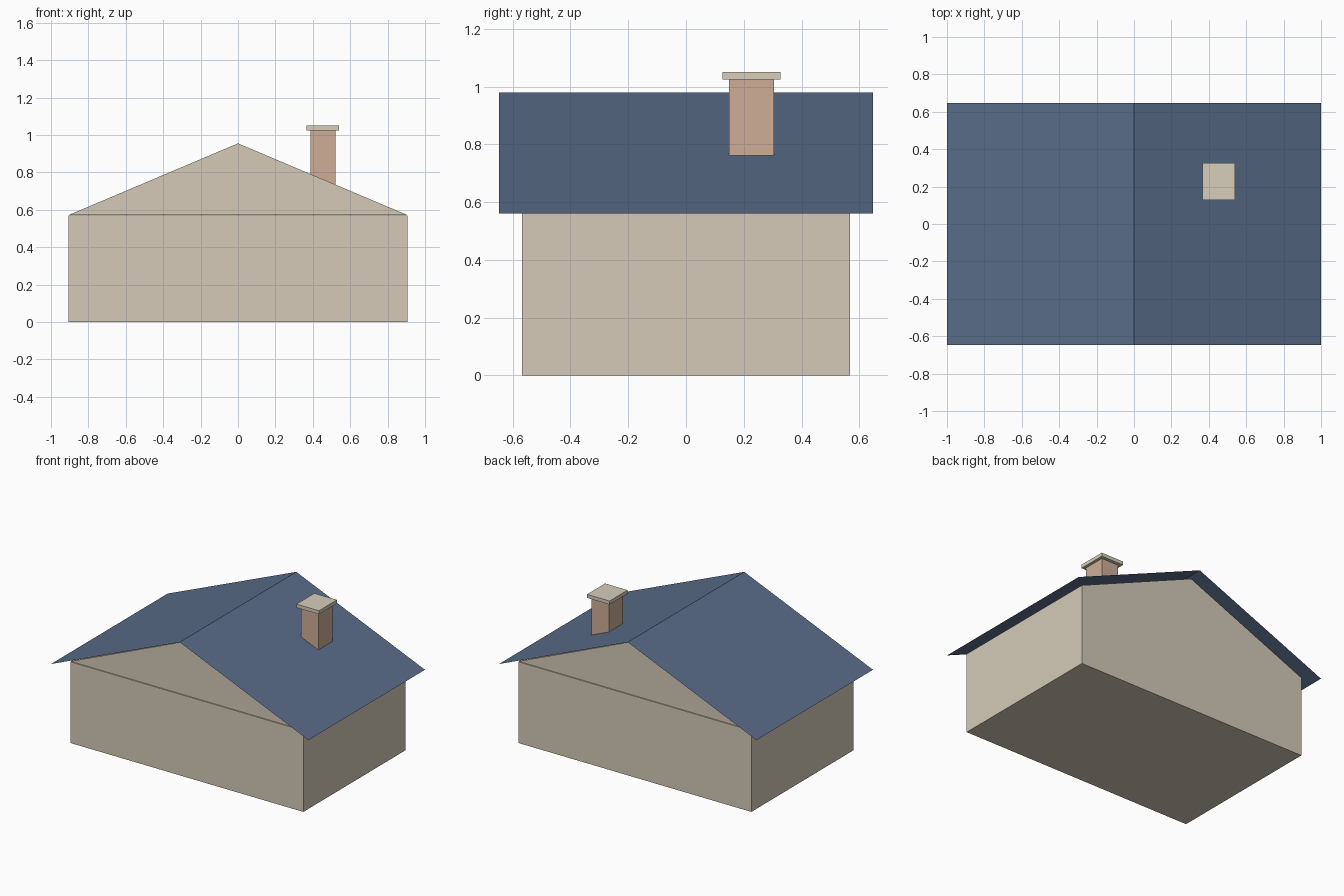
import bpy

if "Cube" in bpy.data.objects:
    bpy.data.objects.remove(bpy.data.objects["Cube"])


def material(name, rgb):
    m = bpy.data.materials.new(name)
    m.diffuse_color = (*rgb, 1)
    m.use_nodes = True
    m.node_tree.nodes["Principled BSDF"].inputs["Base Color"].default_value = m.diffuse_color
    return m


def mesh_object(name, verts, faces, mat):
    me = bpy.data.meshes.new(name)
    me.from_pydata(verts, [], faces)
    me.materials.append(mat)
    ob = bpy.data.objects.new(name, me)
    bpy.context.collection.objects.link(ob)
    return ob


def box(name, x, y, z, mat):
    """Box from (min, max) ranges."""
    verts = [(a, b, c) for c in z for a, b in
             ((x[0], y[0]), (x[1], y[0]), (x[1], y[1]), (x[0], y[1]))]
    faces = [(3, 2, 1, 0), (4, 5, 6, 7)]
    faces += [(i, (i + 1) % 4, (i + 1) % 4 + 4, i + 4) for i in range(4)]
    return mesh_object(name, verts, faces, mat)


wall = material("wall_beige", (0.66, 0.59, 0.48))
roof = material("roof_blue", (0.10, 0.15, 0.25))
brick = material("chimney_brick", (0.62, 0.42, 0.31))
stone = material("cap_stone", (0.68, 0.62, 0.50))

# Walls
box("walls", (-0.905, 0.905), (-0.567, 0.567), (0, 0.57), wall)

# Gable block filling the space under the roof, set back a hair from the walls
profile = [(-0.905, 0.572), (0.905, 0.572), (0, 0.955)]
verts = [(x, y, z) for y in (-0.563, 0.563) for x, z in profile]
mesh_object("gable", verts,
            [(0, 1, 2), (5, 4, 3), (1, 0, 3, 4), (2, 1, 4, 5), (0, 2, 5, 3)], wall)

# Thin overhanging roof sheet folded at the ridge
verts = [(x, y, z) for x, z in ((-1, 0.56), (0, 0.98), (1, 0.56))
         for y in (-0.647, 0.647)]
mesh_object("roof", verts, [(0, 2, 3, 1), (2, 4, 5, 3)], roof)

# Chimney and its cap
box("chimney", (0.387, 0.52), (0.148, 0.304), (0.62, 1.025), brick)
box("chimney_cap", (0.365, 0.54), (0.127, 0.327), (1.025, 1.05), stone)
